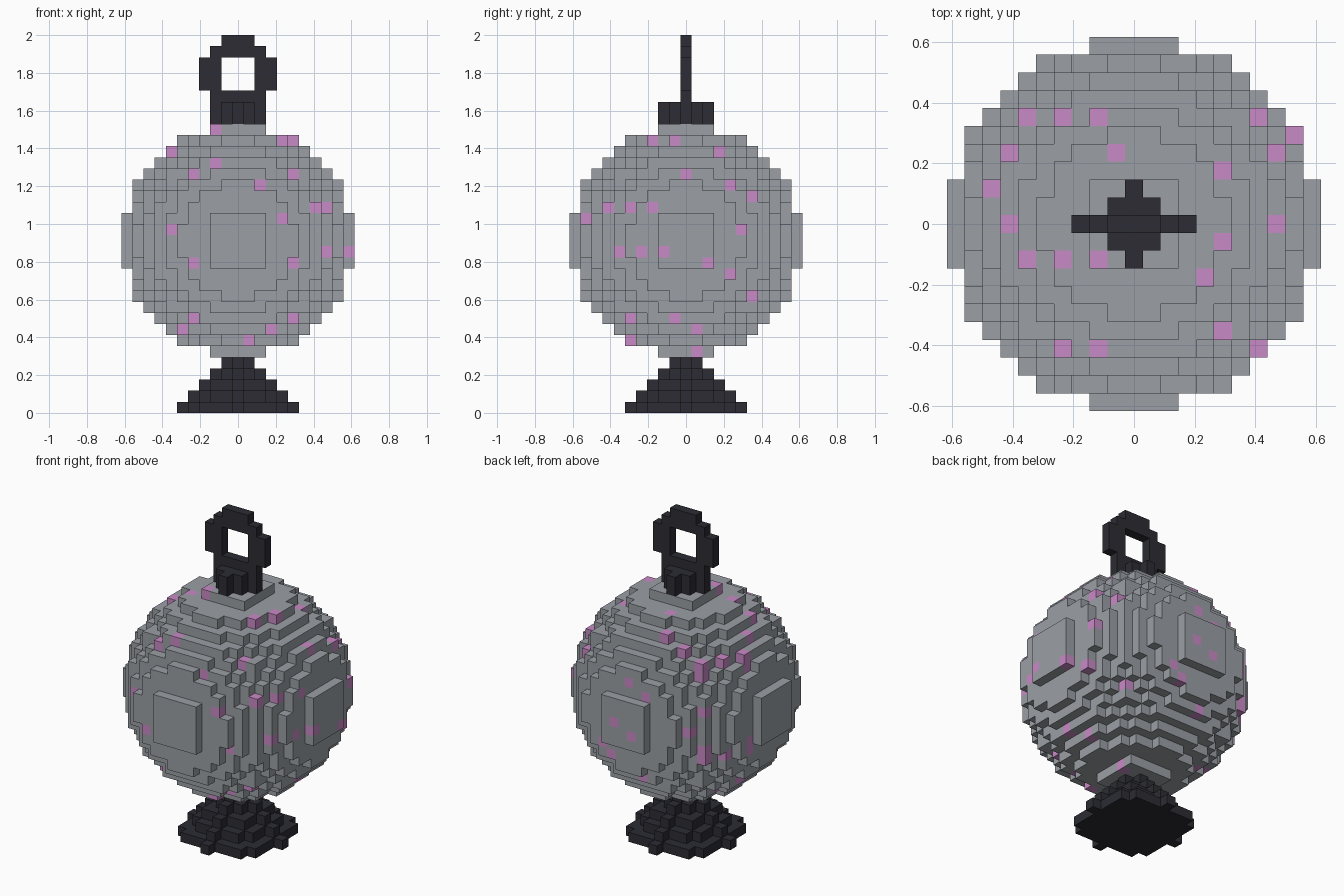
import bpy, bmesh, math, random
from mathutils import Vector

if "Cube" in bpy.data.objects:
    bpy.data.objects.remove(bpy.data.objects["Cube"])

S = 2 / 34          # cube size: the model is 34 cubes tall
MID = 15            # layer of the sphere centre
R2 = 108            # squared sphere radius in cubes
random.seed(4)


def material(name, rgb):
    m = bpy.data.materials.new(name)
    m.diffuse_color = (*rgb, 1)
    m.use_nodes = True
    m.node_tree.nodes["Principled BSDF"].inputs["Base Color"].default_value = m.diffuse_color
    return m


GREY = material("stone grey", (0.328, 0.352, 0.381))
PINK = material("pink", (0.584, 0.254, 0.571))
DARK = material("dark iron", (0.025, 0.025, 0.034))

DIRS = [Vector(d) for d in ((1, 0, 0), (-1, 0, 0), (0, 1, 0), (0, -1, 0), (0, 0, 1), (0, 0, -1))]


def build(name, cells, mats, accent=()):
    """Make one object from cubes (x, y, layer), keeping only outer faces."""
    bm = bmesh.new()
    verts = {}

    def vert(p):
        key = tuple(round(c * 2) for c in p)
        if key not in verts:
            verts[key] = bm.verts.new(p * S)
        return verts[key]

    for c in cells:
        mid = Vector(c) + Vector((0, 0, 0.5))
        for n in DIRS:
            if tuple(int(a + b) for a, b in zip(c, n)) in cells:
                continue
            u = Vector((n.y, n.z, n.x))
            v = n.cross(u)
            f = bm.faces.new([vert(mid + (n + u * a + v * b) / 2)
                              for a, b in ((-1, -1), (1, -1), (1, 1), (-1, 1))])
            f.material_index = 1 if c in accent else 0
    me = bpy.data.meshes.new(name)
    bm.to_mesh(me)
    bm.free()
    for m in mats:
        me.materials.append(m)
    ob = bpy.data.objects.new(name, me)
    bpy.context.collection.objects.link(ob)
    return ob


def disc(r2, layer):
    return {(x, y, layer) for x in range(-10, 11) for y in range(-10, 11) if x * x + y * y <= r2}


def depth(a, b):
    d = R2 - a * a - b * b
    return math.isqrt(d) if d >= 0 else -99


# Stepped foot
foot = set()
for k in range(5):
    foot |= disc((5 - k) ** 2, k)
build("foot", foot, [DARK])

# Sphere body
body = set()
for z in range(-10, 11):
    body |= disc(R2 - z * z, z + MID)

# Pink speckles, as (across, up) cube positions on each side
front = [(-2, 10), (4, 9), (5, 9), (-6, 8), (-2, 7), (-4, 6), (5, 6), (2, 5), (7, 3), (8, 3),
         (4, 2), (-6, 1), (8, -1), (10, -1), (-4, -2), (5, -2), (-4, -7), (5, -7), (-5, -8),
         (3, -8), (1, -9)]
right = [(-3, 9), (-1, 9), (3, 8), (0, 6), (4, 5), (6, 4), (-7, 3), (-5, 3), (-3, 3), (-9, 2),
         (5, 1), (-6, -1), (-4, -1), (-2, -1), (2, -2), (4, -3), (6, -5), (-5, -7), (-1, -7),
         (1, -8), (-5, -9), (1, -10)]
top = [(-6, 6), (-4, 6), (-2, 6), (7, 6), (9, 5), (-7, 4), (-1, 4), (8, 4), (5, 3), (-8, 2),
       (-7, 0), (8, 0), (5, -1), (-6, -2), (-4, -2), (-2, -2), (4, -3), (5, -6), (-4, -7),
       (-2, -7), (7, -7)]
back = [(1, 0), (-1, -1), (0, 4), (3, -3), (-2, 3), (-1, -6)]
speckles = {(a, -depth(a, b), b + MID) for a, b in front}
speckles |= {(depth(a, b), a, b + MID) for a, b in right}
speckles |= {(a, b, depth(a, b) + MID) for a, b in top}
speckles |= {(a, depth(a, b), b + MID) for a, b in back}
# Random speckles on the remaining left and lower sides
for x, y, k in sorted(body):
    z = k - MID
    seen = y == -depth(x, z) or x == depth(y, z) or z == depth(x, y)
    hidden_side = x == -depth(y, z) or z == -depth(x, y) or (y == depth(x, z) and abs(x) > 4)
    if hidden_side and not seen and random.random() < 0.06:
        speckles.add((x, y, k))
build("sphere_body", body, [GREY, PINK], speckles)

# Cap under the ring
build("cap", disc(4, 26) | disc(4, 27), [DARK])

# Hanging ring, one cube thick
ring = {(x, 0, 30 + z) for x in range(-3, 4) for z in range(-2, 4)
        if 2 < x * x + z * z <= 10}
build("hanging_ring", ring, [DARK])
